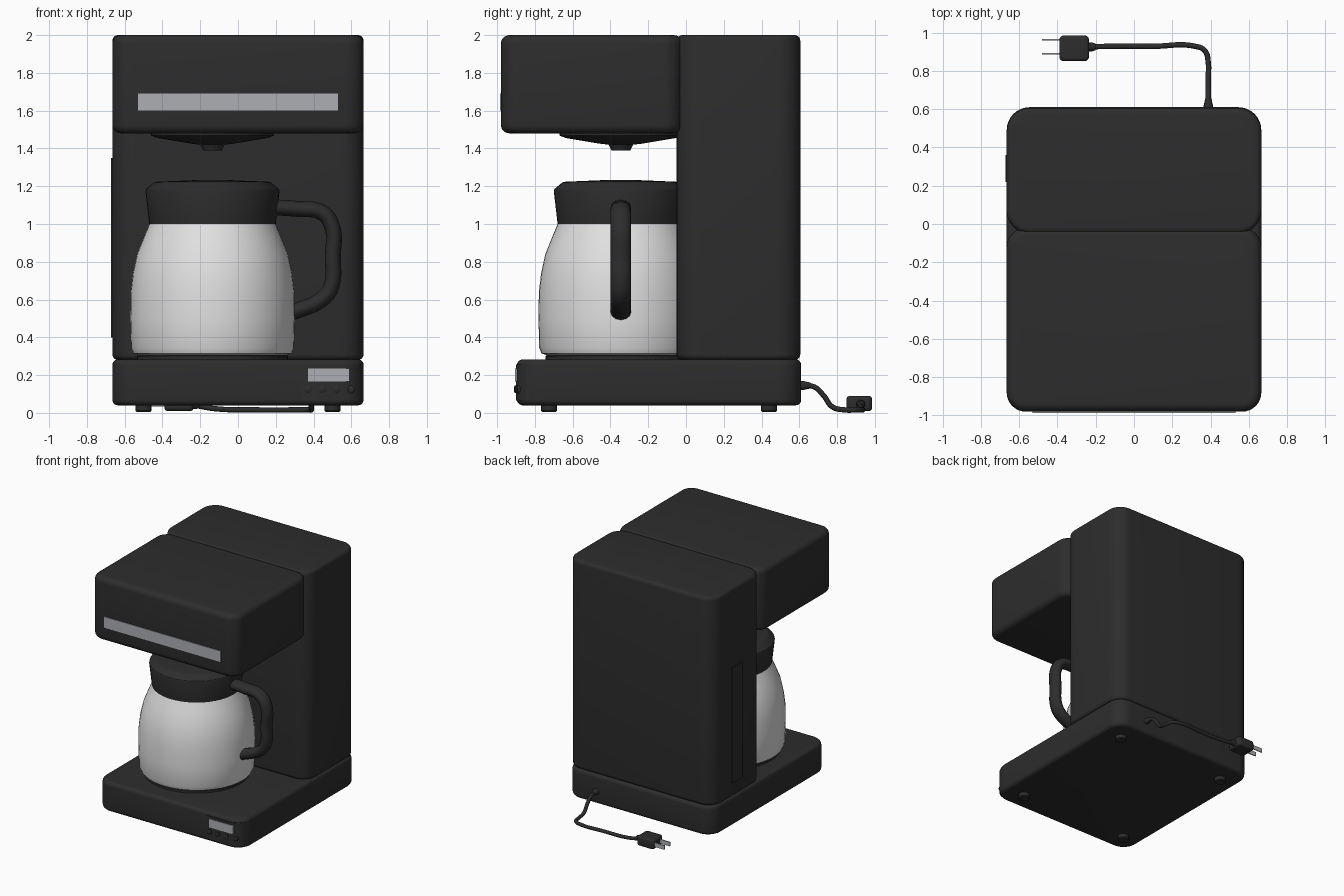
import bpy, bmesh
from math import sin, cos, pi, radians
from mathutils import Vector, Matrix

if "Cube" in bpy.data.objects:
    bpy.data.objects.remove(bpy.data.objects["Cube"], do_unlink=True)


def material(name, rgb, rough=0.5):
    m = bpy.data.materials.new(name)
    m.use_nodes = True
    m.diffuse_color = (*rgb, 1)
    bsdf = m.node_tree.nodes["Principled BSDF"]
    bsdf.inputs["Base Color"].default_value = (*rgb, 1)
    bsdf.inputs["Roughness"].default_value = rough
    return m


BLACK = material("black plastic", (0.026, 0.026, 0.026))
STEEL = material("pale steel", (0.75, 0.75, 0.75))
SILVER = material("silver trim", (0.42, 0.43, 0.45))


def smooth(obj, angle=40):
    bpy.ops.object.select_all(action="DESELECT")
    obj.select_set(True)
    bpy.context.view_layer.objects.active = obj
    bpy.ops.object.shade_smooth_by_angle(angle=radians(angle))
    return obj


def finish(name, bm, mat, angle=40):
    bmesh.ops.recalc_face_normals(bm, faces=bm.faces)
    mesh = bpy.data.meshes.new(name)
    bm.to_mesh(mesh)
    bm.free()
    mesh.materials.append(mat)
    obj = bpy.data.objects.new(name, mesh)
    bpy.context.collection.objects.link(obj)
    return smooth(obj, angle)


def outline(x, y, r, inset=0, n=8):
    """Rounded rectangle points, counter-clockwise from the +x +y corner."""
    pts = []
    for k, (sx, sy) in enumerate([(1, 1), (0, 1), (0, 0), (1, 0)]):
        cx, cy = x[sx] + (r if sx == 0 else -r), y[sy] + (r if sy == 0 else -r)
        for i in range(n + 1):
            a = (k + i / n) * pi / 2
            pts.append((cx + (r - inset) * cos(a), cy + (r - inset) * sin(a)))
    return pts


def skin(bm, rings):
    """Join closed rings of equal length and cap both ends."""
    loops = [[bm.verts.new(p) for p in ring] for ring in rings]
    for a, b in zip(loops, loops[1:]):
        for i in range(len(a)):
            j = (i + 1) % len(a)
            bm.faces.new((a[i], a[j], b[j], b[i]))
    bm.faces.new(loops[0])
    bm.faces.new(loops[-1])


def rounded_block(name, x, y, z, r, edge, mat=BLACK):
    steps = [i * pi / 10 for i in range(6)]
    levels = [(edge * (1 - sin(a)), z[0] + edge * (1 - cos(a))) for a in steps]
    levels += [(edge * (1 - cos(a)), z[1] - edge * (1 - sin(a))) for a in steps]
    bm = bmesh.new()
    skin(bm, [[(*p, h) for p in outline(x, y, r, inset)] for inset, h in levels])
    return finish(name, bm, mat, 50)


def turned(name, centre, profile, mat=BLACK, n=48, angle=40, axis="Z"):
    """Solid of revolution from (radius, height) pairs."""
    bm = bmesh.new()
    skin(bm, [[(r * cos(2 * pi * i / n), r * sin(2 * pi * i / n), h) for i in range(n)]
              for r, h in profile])
    turn = {"Z": Matrix(), "Y": Matrix.Rotation(-pi / 2, 4, "X"),
            "X": Matrix.Rotation(pi / 2, 4, "Y")}[axis]
    bm.transform(Matrix.Translation(centre) @ turn)
    return finish(name, bm, mat, angle)


def box(name, x, y, z, mat=BLACK):
    bm = bmesh.new()
    skin(bm, [[(x[0], y[0], h), (x[1], y[0], h), (x[1], y[1], h), (x[0], y[1], h)] for h in z])
    return finish(name, bm, mat, 30)


def tube(name, points, radius, origin=(0, 0, 0), stretch=(1, 1, 1)):
    curve = bpy.data.curves.new(name, "CURVE")
    curve.dimensions = "3D"
    curve.bevel_depth, curve.bevel_resolution = radius, 4
    curve.resolution_u, curve.use_fill_caps = 8, True
    spline = curve.splines.new("BEZIER")
    spline.bezier_points.add(len(points) - 1)
    for bp, p in zip(spline.bezier_points, points):
        bp.co = p
        bp.handle_left_type = bp.handle_right_type = "AUTO"
    curve.materials.append(BLACK)
    obj = bpy.data.objects.new(name, curve)
    bpy.context.collection.objects.link(obj)
    obj.location, obj.scale = origin, stretch
    bpy.ops.object.select_all(action="DESELECT")
    obj.select_set(True)
    bpy.context.view_layer.objects.active = obj
    bpy.ops.object.convert(target="MESH")
    return smooth(bpy.context.object, 50)


# Housing: base, rear tower and overhanging brew head
W = (-0.665, 0.665)
BASE_Y = (-0.895, 0.61)
rounded_block("base", W, BASE_Y, (0.04, 0.283), 0.12, 0.03)
rounded_block("tower", W, (-0.05, 0.605), (0.28, 2.0), 0.12, 0.03)
rounded_block("brew_head", W, (-0.98, -0.02), (1.48, 2.0), 0.1, 0.045)

# Trim strip and water gauge
box("trim_strip", (-0.53, 0.53), (-0.986, -0.977), (1.6, 1.69), SILVER)
box("water_gauge", (-0.672, -0.663), (0.22, 0.36), (0.4, 1.35))

# Control panel following the rounded base corner
bm = bmesh.new()
path = [(0.34, BASE_Y[0])] + [p for p in outline(W, BASE_Y, 0.12, n=16)
                              if 0.34 < p[0] < 0.655 and p[1] < -0.7]
walls = [[bm.verts.new((px, py - off, h)) for px, py in path]
         for off, h in [(-0.01, 0.065), (0.005, 0.065), (0.005, 0.255), (-0.01, 0.255)]]
for k in range(4):
    a, b = walls[k], walls[(k + 1) % 4]
    for i in range(len(path) - 1):
        bm.faces.new((a[i], a[i + 1], b[i + 1], b[i]))
for end in (0, -1):
    bm.faces.new([w[end] for w in walls])
finish("control_panel", bm, BLACK)
box("display", (0.37, 0.59), (-0.905, -0.896), (0.165, 0.235), SILVER)
for i in range(4):
    x = 0.37 + 0.076 * i
    y = -0.9 if x < 0.56 else -0.885
    turned(f"button_{i + 1}", (x, y, 0.125), [(0.02, 0.01), (0.02, -0.006), (0.014, -0.01)],
           n=16, axis="Y")

# Feet
for side in (-1, 1):
    for end, y in (("front", -0.725), ("back", 0.44)):
        turned(f"{end}_foot_{'left' if side > 0 else 'right'}", (side * 0.5, y, 0),
               [(0.036, 0.005), (0.043, 0.012), (0.043, 0.05)], n=24)

# Filter funnel, hot plate and jug share one axis
AXIS = (-0.135, -0.345, 0)
turned("filter_funnel", AXIS, [(0.325, 1.5), (0.325, 1.468), (0.29, 1.455), (0.11, 1.425),
                               (0.065, 1.42), (0.05, 1.39)])
turned("hot_plate", AXIS, [(0.4, 0.27), (0.4, 0.3), (0.385, 0.31)])
turned("jug_body", AXIS, [(0.39, 0.305), (0.42, 0.315), (0.432, 0.345), (0.436, 0.5),
                          (0.434, 0.64), (0.422, 0.74), (0.4, 0.84), (0.368, 0.92),
                          (0.335, 1.0)], STEEL, angle=45)
turned("jug_collar", AXIS, [(0.335, 0.998), (0.337, 1.02), (0.355, 1.175), (0.352, 1.185),
                            (0.31, 1.22), (0.29, 1.224), (0.1, 1.232)], angle=25)
tube("jug_handle", [(0.26, 0, 1.09), (0.45, 0, 1.08), (0.58, 0, 1.06), (0.632, 0, 0.99),
                    (0.637, 0, 0.82), (0.632, 0, 0.68), (0.595, 0, 0.615), (0.43, 0, 0.535),
                    (0.4, 0, 0.525)], 0.042, origin=AXIS, stretch=(1, 1.3, 1))

# Power cord and plug
turned("cord_grip", (0.388, 0.6, 0.145), [(0.024, 0), (0.024, 0.02), (0.015, 0.06)],
       n=16, axis="Y")
tube("power_cord", [(0.388, 0.62, 0.145), (0.388, 0.68, 0.137), (0.388, 0.73, 0.09),
                    (0.388, 0.775, 0.032), (0.388, 0.84, 0.016), (0.37, 0.905, 0.016),
                    (0.32, 0.928, 0.016), (0.1, 0.928, 0.016), (-0.12, 0.928, 0.022),
                    (-0.25, 0.925, 0.045)], 0.014)
turned("plug_neck", (-0.24, 0.925, 0.045), [(0.024, 0), (0.024, 0.02), (0.017, 0.04)],
       n=16, axis="X")
rounded_block("plug", (-0.39, -0.235), (0.85, 0.985), (0.01, 0.09), 0.025, 0.018)
for name, y in (("inner_prong", 0.89), ("outer_prong", 0.963)):
    box(name, (-0.48, -0.385), (y - 0.004, y + 0.004), (0.033, 0.067), SILVER)
